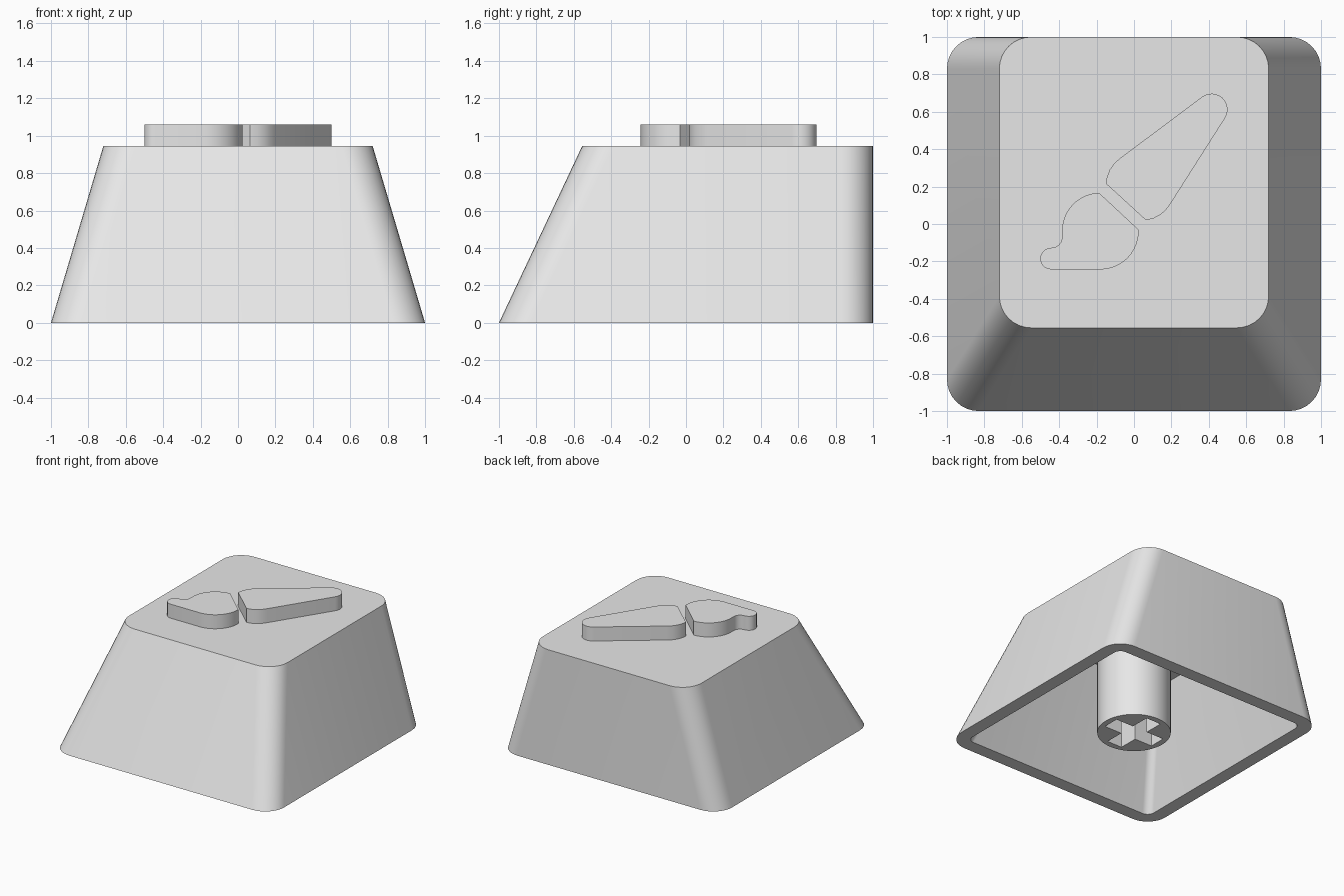
import bpy
import bmesh
from math import cos, sin, radians

if "Cube" in bpy.data.objects:
    bpy.data.objects.remove(bpy.data.objects["Cube"], do_unlink=True)

GREY = (0.8, 0.8, 0.8, 1.0)
grey = bpy.data.materials.new("light_grey")
grey.use_nodes = True
grey.diffuse_color = GREY
grey.node_tree.nodes["Principled BSDF"].inputs["Base Color"].default_value = GREY

TOP, CEILING, ICON_TOP = 0.945, 0.835, 1.06


def arc(cx, cy, r, start, end, steps=8):
    """Points along a circular arc, angles in degrees."""
    angles = [radians(start + (end - start) * i / steps) for i in range(steps + 1)]
    return [(cx + r * cos(a), cy + r * sin(a)) for a in angles]


def rounded_rect(half_x, front, back, r):
    """Counter-clockwise rounded rectangle, symmetric in x."""
    x = half_x - r
    return (arc(x, back - r, r, 0, 90) + arc(-x, back - r, r, 90, 180)
            + arc(-x, front + r, r, 180, 270) + arc(x, front + r, r, 270, 360))


def loft(name, sections):
    """Skin a closed solid through (outline, height) sections."""
    bm = bmesh.new()
    rings = [[bm.verts.new((x, y, z)) for x, y in outline] for outline, z in sections]
    for a, b in zip(rings, rings[1:]):
        for i in range(len(a)):
            j = (i + 1) % len(a)
            bm.faces.new((a[i], a[j], b[j], b[i]))
    bm.faces.new(rings[0][::-1])
    bm.faces.new(rings[-1])
    bmesh.ops.recalc_face_normals(bm, faces=bm.faces)
    mesh = bpy.data.meshes.new(name)
    bm.to_mesh(mesh)
    bm.free()
    mesh.materials.append(grey)
    obj = bpy.data.objects.new(name, mesh)
    bpy.context.collection.objects.link(obj)
    return obj


def activate(obj):
    bpy.ops.object.select_all(action='DESELECT')
    obj.select_set(True)
    bpy.context.view_layer.objects.active = obj


# Hollow tapered shell: ceiling, inner rim, outer rim, top
shell = loft("cap_shell", [
    (rounded_rect(0.635, -0.50, 0.89, 0.06), CEILING),
    (rounded_rect(0.89, -0.89, 0.89, 0.06), 0),
    (rounded_rect(1, -1, 1, 0.17), 0),
    (rounded_rect(0.72, -0.555, 1, 0.17), TOP),
])

# Round stem with a cross-shaped socket
stem = loft("stem", [(arc(0, 0, 0.277, 0, 354.375, 63), z) for z in (0, CEILING + 0.02)])
long, thin = 0.228, 0.068
cross = []
for c, s in ((1, 0), (0, 1), (-1, 0), (0, -1)):
    for x, y in ((long, -thin), (long, thin), (thin, thin)):
        cross.append((x * c - y * s, x * s + y * c))
cutter = loft("socket_cutter", [(cross, -0.1), (cross, 0.43)])
cutter.hide_render = True
cut = stem.modifiers.new("socket", 'BOOLEAN')
cut.operation = 'DIFFERENCE'
cut.solver = 'EXACT'
cut.object = cutter
activate(stem)
bpy.ops.object.modifier_apply(modifier=cut.name)
bpy.data.objects.remove(cutter, do_unlink=True)

# Raised paintbrush: handle and bristles
handle_outline = ([(0.064, 0.02), (0.105, 0.03), (0.145, 0.052), (0.173, 0.078), (0.195, 0.108)]
                  + arc(0.415, 0.612, 0.085, -33, 127, 12)
                  + [(-0.07, 0.355), (-0.105, 0.325), (-0.13, 0.29), (-0.145, 0.25), (-0.15, 0.216)])
bristle_outline = (arc(-0.18, -0.038, 0.205, 2, -90, 12)
                   + arc(-0.443, -0.185, 0.058, 270, 90, 10)
                   + arc(-0.44, -0.072, 0.055, -90, 0, 6)
                   + arc(-0.18, -0.038, 0.205, 180, 92, 12))
handle = loft("brush_handle", [(handle_outline, TOP - 0.01), (handle_outline, ICON_TOP)])
bristles = loft("brush_bristles", [(bristle_outline, TOP - 0.01), (bristle_outline, ICON_TOP)])

# Smooth round corners, crisp edges
for part in (shell, stem, handle, bristles):
    activate(part)
    bpy.ops.object.shade_smooth_by_angle(angle=radians(30))
